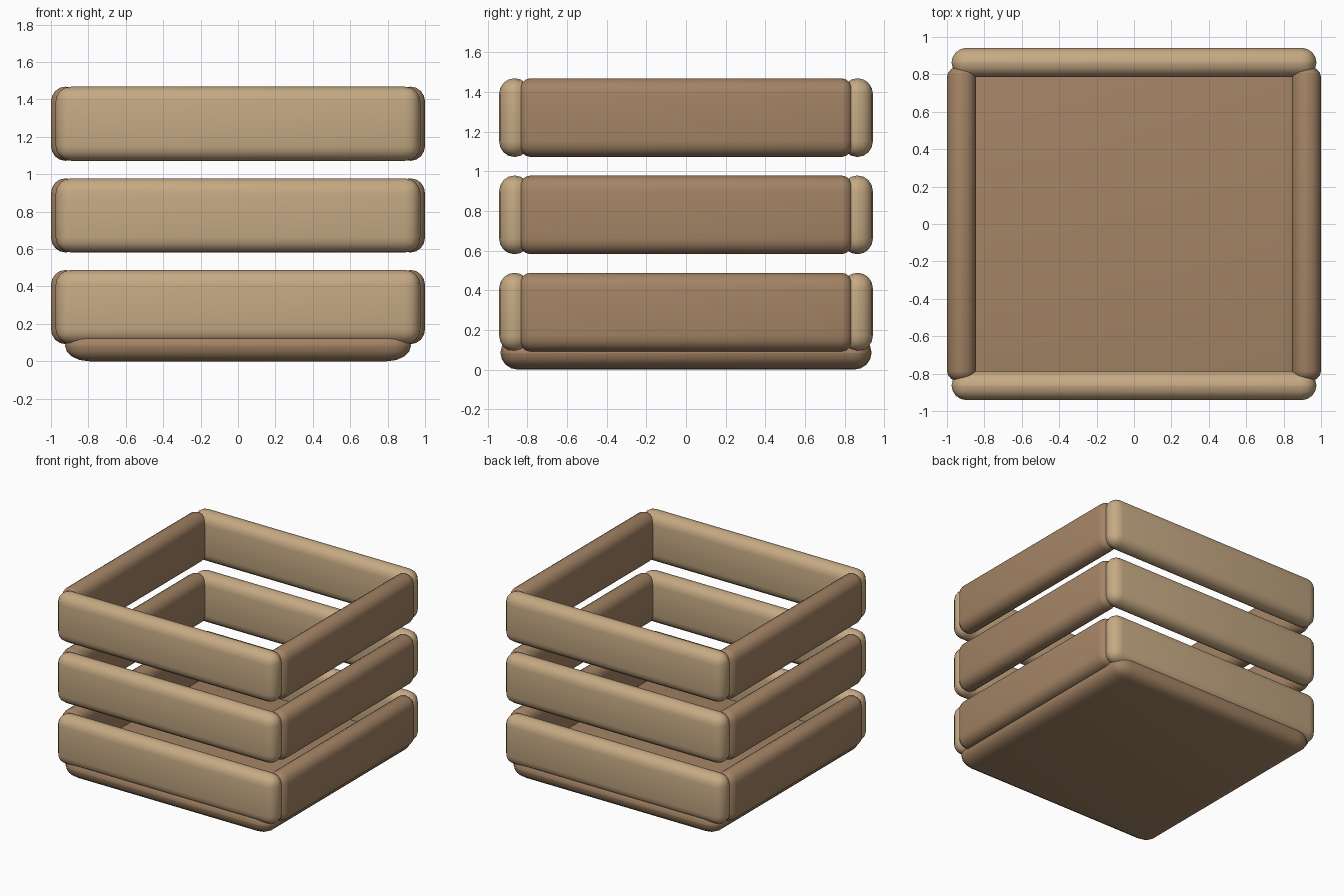
import bpy, bmesh
from mathutils import Vector

if "Cube" in bpy.data.objects:
    bpy.data.objects.remove(bpy.data.objects["Cube"])

wood_light = bpy.data.materials.new("light_wood")
wood_light.diffuse_color = (0.56, 0.40, 0.23, 1)
wood_light.use_nodes = True
wood_light.node_tree.nodes["Principled BSDF"].inputs["Base Color"].default_value = wood_light.diffuse_color
wood_dark = bpy.data.materials.new("dark_wood")
wood_dark.diffuse_color = (0.37, 0.23, 0.13, 1)
wood_dark.use_nodes = True
wood_dark.node_tree.nodes["Principled BSDF"].inputs["Base Color"].default_value = wood_dark.diffuse_color


def rounded_board(name, size, centre, radii, mat):
    """Box with rounded edges; radii gives the rounding along each axis."""
    bm = bmesh.new()
    bmesh.ops.create_cube(bm, size=1)
    # Bevel in a space where the rounding is 1 unit, then stretch per axis
    bmesh.ops.scale(bm, verts=bm.verts, vec=Vector([s / r for s, r in zip(size, radii)]))
    bmesh.ops.bevel(bm, geom=bm.edges[:], offset=1, offset_type='OFFSET',
                    segments=4, profile=0.5, affect='EDGES')
    bmesh.ops.scale(bm, verts=bm.verts, vec=Vector(radii))
    bmesh.ops.translate(bm, verts=bm.verts, vec=Vector(centre))
    me = bpy.data.meshes.new(name)
    bm.to_mesh(me)
    bm.free()
    me.materials.append(mat)
    ob = bpy.data.objects.new(name, me)
    bpy.context.collection.objects.link(ob)
    for p in me.polygons:
        p.use_smooth = True
    return ob


# Floor board
rounded_board("base", (1.85, 1.87, 0.17), (0, 0, 0.085), (0.13, 0.09, 0.084), wood_dark)

# Three open tiers of slats
for i in range(3):
    z = 0.29 + 0.49 * i
    for s, side in ((-1, "front"), (1, "back")):
        rounded_board(f"{side}_slat_{i + 1}", (1.95, 0.156, 0.396), (0, s * 0.864, z),
                      (0.082, 0.076, 0.08), wood_light)
    for s, side in ((-1, "left"), (1, "right")):
        rounded_board(f"{side}_slat_{i + 1}", (0.156, 1.69, 0.396), (s * 0.922, 0, z),
                      (0.076, 0.06, 0.08), wood_dark)
